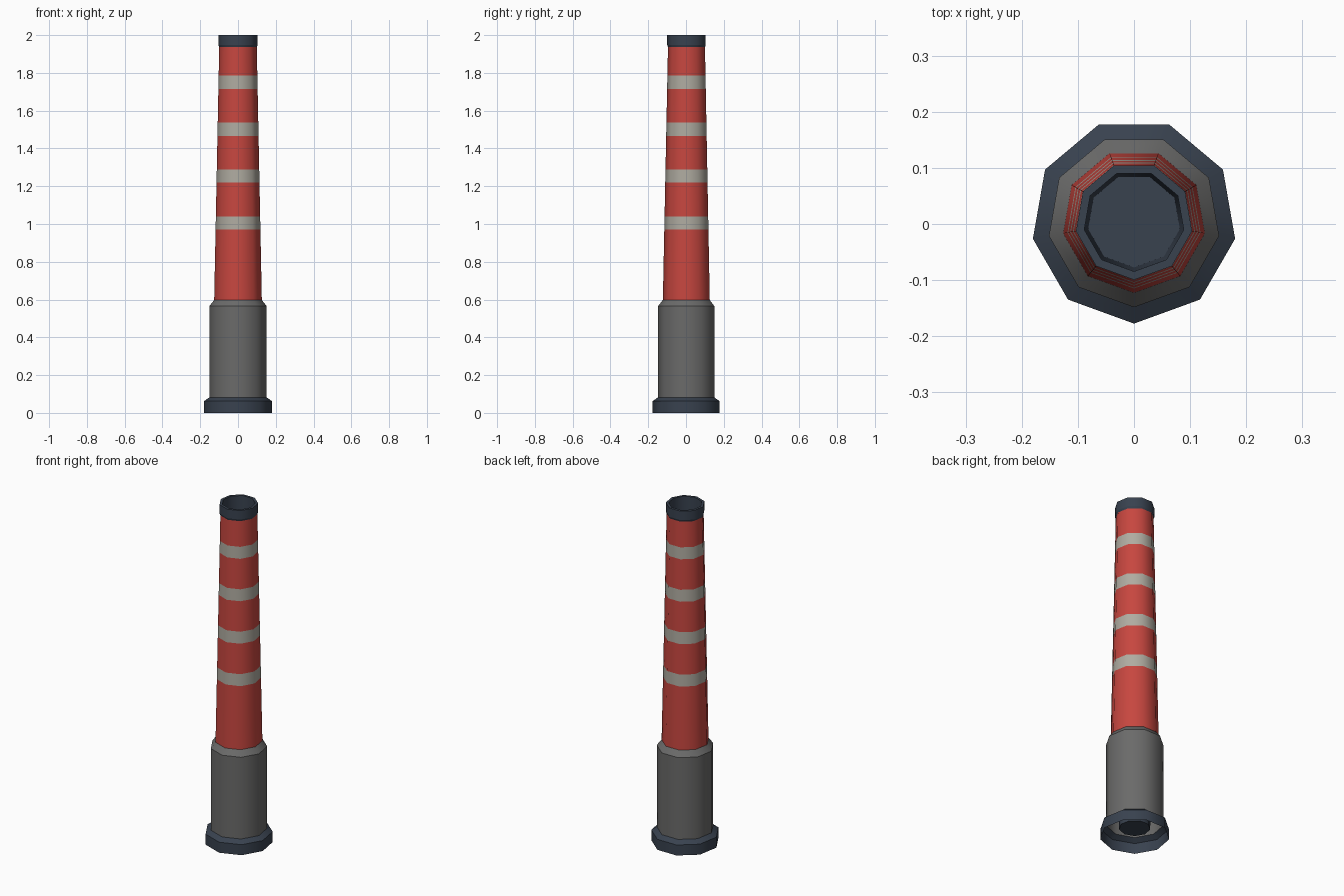
import bpy, bmesh, math

if "Cube" in bpy.data.objects:
    bpy.data.objects.remove(bpy.data.objects["Cube"])

SIDES = 9
R0 = 0.183
CY = R0 * (1 - math.cos(math.radians(20))) / 2   # centres the nonagon's bounds on y = 0


def material(name, rgb):
    m = bpy.data.materials.new(name)
    m.diffuse_color = (*rgb, 1)
    m.use_nodes = True
    m.node_tree.nodes["Principled BSDF"].inputs["Base Color"].default_value = m.diffuse_color
    return m


NAVY = material("dark navy", (0.040, 0.054, 0.078))
GREY = material("mid grey", (0.145, 0.145, 0.143))
RED = material("signal red", (0.57, 0.062, 0.050))
PALE = material("pale stripe", (0.43, 0.41, 0.355))


def lathe(name, profile, mats, stripe=None, floor=False):
    """Nine-sided lathe: smooth around, crisp at every profile ring."""
    bm = bmesh.new()
    rings = []
    for r, z in profile:
        ring = []
        for j in range(SIDES):
            a = -math.pi / 2 + 2 * math.pi * j / SIDES
            ring.append(bm.verts.new((r * math.cos(a), CY + r * math.sin(a), z)))
        rings.append(ring)
    for i in range(len(rings) - 1):
        lo, hi = rings[i], rings[i + 1]
        for j in range(SIDES):
            k = (j + 1) % SIDES
            f = bm.faces.new((lo[j], lo[k], hi[k], hi[j]))
            f.smooth = True
            if stripe:
                f.material_index = int(stripe(f.calc_center_median().z))
    if floor:
        bm.faces.new(rings[-1])
    for e in bm.edges:
        if abs(e.verts[0].co.z - e.verts[1].co.z) < 1e-5:
            e.smooth = False
    me = bpy.data.meshes.new(name)
    bm.to_mesh(me)
    bm.free()
    for m in mats:
        me.materials.append(m)
    ob = bpy.data.objects.new(name, me)
    bpy.context.collection.objects.link(ob)
    return ob


# Open-bottomed foot flange and grey lower sleeve
lathe("foot_flange", [(R0, 0), (R0, 0.062), (0.154, 0.082)], [NAVY])
lathe("lower_sleeve", [(0.154, 0.082), (0.154, 0.565), (0.128, 0.598)], [GREY])

# Tapered red shaft with four pale bands
Z0, Z1 = 0.598, 1.936
BANDS = [(0.97 + 0.2485 * i, 1.04 + 0.2485 * i) for i in range(4)]
heights = [Z0] + [z for band in BANDS for z in band] + [Z1]
lathe("striped_shaft",
      [(0.128 + (0.101 - 0.128) * (z - Z0) / (Z1 - Z0), z) for z in heights],
      [RED, PALE],
      stripe=lambda z: any(a < z < b for a, b in BANDS))

# Top cap, rim and the deep bore closed near the foot
lathe("top_cap", [(0.101, 1.936), (0.105, 1.947), (0.105, 2.0), (0.090, 2.0)], [NAVY])
lathe("inner_bore", [(0.090, 2.0), (0.083, 0.05)], [NAVY], floor=True)
